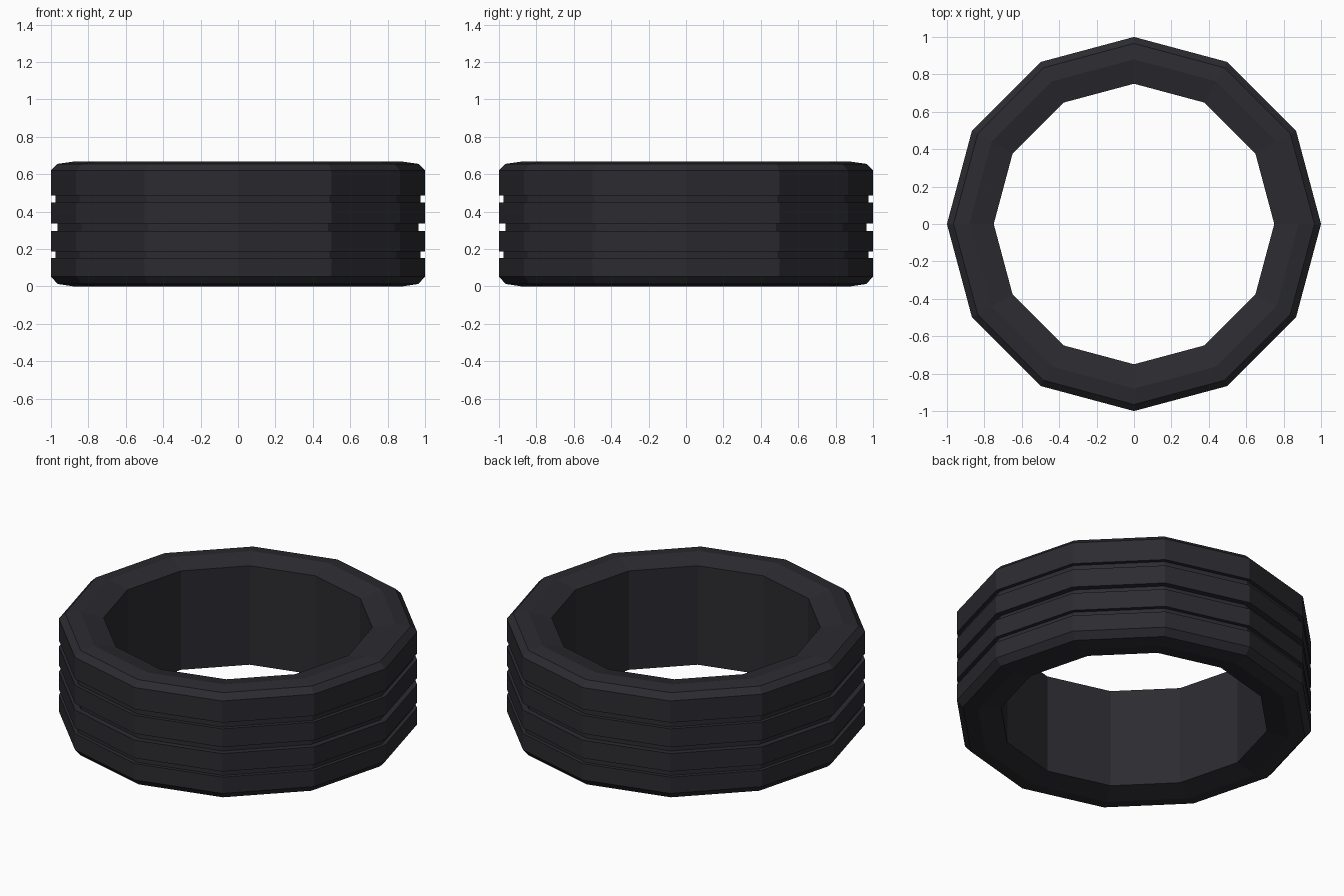
import bpy, bmesh, math

if "Cube" in bpy.data.objects:
    bpy.data.objects.remove(bpy.data.objects["Cube"])

SIDES = 12

rubber = bpy.data.materials.new("dark rubber")
rubber.diffuse_color = (0.024, 0.024, 0.030, 1)
rubber.use_nodes = True
rubber.node_tree.nodes["Principled BSDF"].inputs["Base Color"].default_value = rubber.diffuse_color

# Closed tyre cross-section (radius, height): base edge, tread grooves, top edge, inner lip
profile = [(0.75, 0.03), (0.88, 0.0), (0.965, 0.013), (1.0, 0.053)]
for z0, z1, r in ((0.153, 0.187, 0.977), (0.297, 0.337, 0.965), (0.449, 0.487, 0.977)):
    profile += [(1.0, z0), (r, z0), (r, z1), (1.0, z1)]
profile += [(1.0, 0.62), (0.965, 0.655), (0.88, 0.667), (0.75, 0.637)]

# Spin the section around z in flat segments
bm = bmesh.new()
rings = []
for i in range(SIDES):
    a = 2 * math.pi * i / SIDES
    rings.append([bm.verts.new((r * math.cos(a), r * math.sin(a), z)) for r, z in profile])
n = len(profile)
for i in range(SIDES):
    a, b = rings[i], rings[(i + 1) % SIDES]
    for j in range(n):
        k = (j + 1) % n
        bm.faces.new((a[j], b[j], b[k], a[k]))
bmesh.ops.recalc_face_normals(bm, faces=bm.faces)

mesh = bpy.data.meshes.new("tyre")
bm.to_mesh(mesh)
bm.free()
mesh.materials.append(rubber)
bpy.context.collection.objects.link(bpy.data.objects.new("tyre", mesh))
